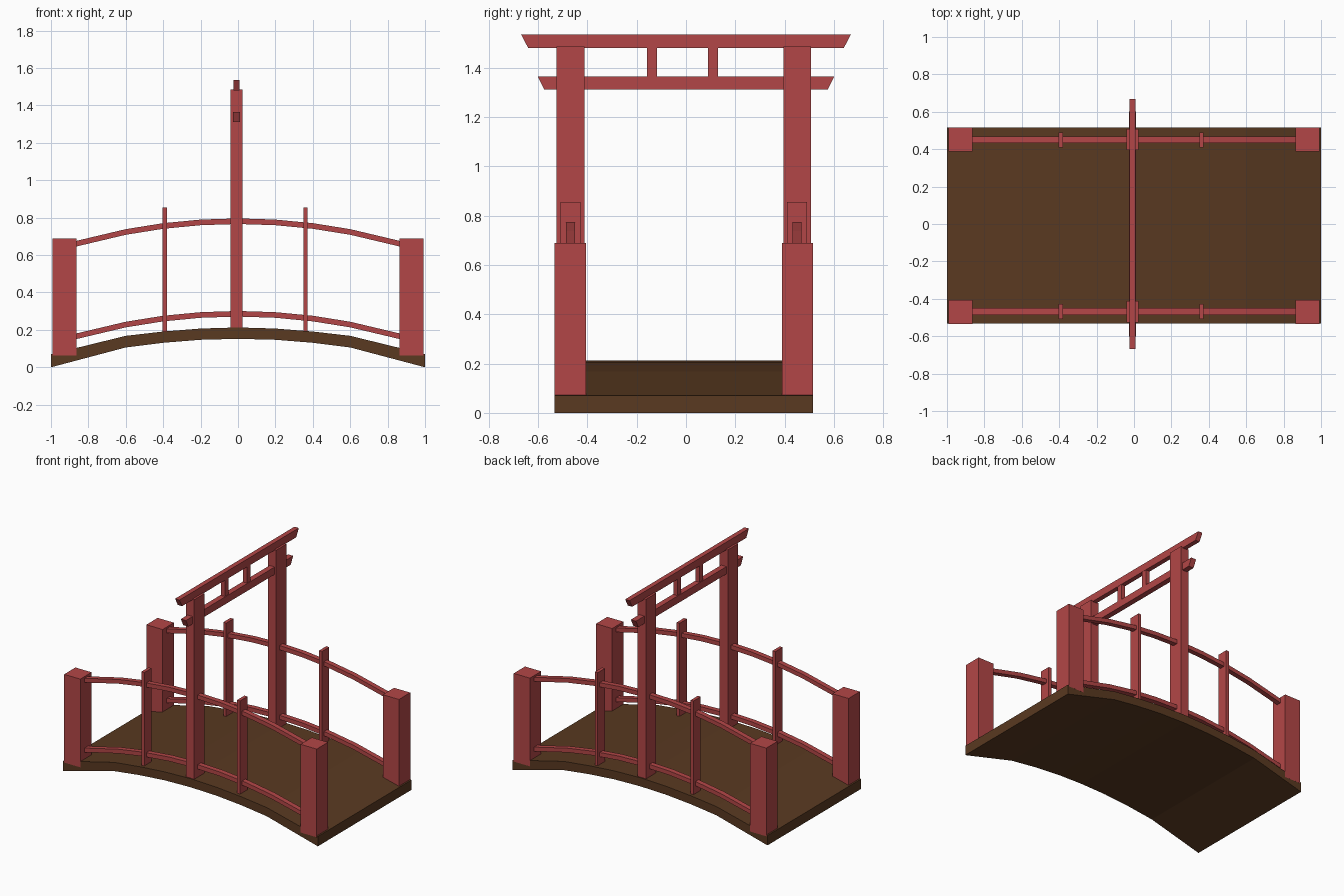
import bpy

if "Cube" in bpy.data.objects:
    bpy.data.objects.remove(bpy.data.objects["Cube"])


def material(name, color):
    mat = bpy.data.materials.new(name)
    mat.use_nodes = True
    mat.diffuse_color = (*color, 1)
    bsdf = mat.node_tree.nodes["Principled BSDF"]
    bsdf.inputs["Base Color"].default_value = (*color, 1)
    bsdf.inputs["Roughness"].default_value = 0.8
    return mat


RED = material("red_paint", (0.45, 0.062, 0.063))
BROWN = material("brown_wood", (0.1, 0.041, 0.015))
MID_X, MID_Y = -0.008, -0.009   # centre of the gate and of the bridge width


def loft(name, sections, mat):
    """Skin a chain of four-cornered sections and cap both ends."""
    verts = [v for section in sections for v in section]
    faces = [(3, 2, 1, 0), tuple(range(len(verts) - 4, len(verts)))]
    for i in range(0, len(verts) - 4, 4):
        for j in range(4):
            k = (j + 1) % 4
            faces.append((i + j, i + k, i + 4 + k, i + 4 + j))
    mesh = bpy.data.meshes.new(name)
    mesh.from_pydata(verts, [], faces)
    mesh.materials.append(mat)
    obj = bpy.data.objects.new(name, mesh)
    bpy.context.collection.objects.link(obj)
    # Consistent outward normals
    import bmesh
    bm = bmesh.new()
    bm.from_mesh(mesh)
    bmesh.ops.recalc_face_normals(bm, faces=bm.faces)
    bm.to_mesh(mesh)
    bm.free()
    return obj


def rect_x(x, y, half_y, low, high):
    return [(x, y - half_y, low), (x, y + half_y, low),
            (x, y + half_y, high), (x, y - half_y, high)]


def box(name, x, y, size_x, size_y, low, high):
    return loft(name, [rect_x(x + s * size_x / 2, y, size_y / 2, low, high)
                       for s in (-1, 1)], RED)


def beam(name, half_x, low, high, half_low, half_high):
    """Cross beam whose ends slant outward toward the top."""
    sections = []
    for s in (-1, 1):
        sections.append([(MID_X - half_x, s * half_low, low),
                         (MID_X + half_x, s * half_low, low),
                         (MID_X + half_x, s * half_high, high),
                         (MID_X - half_x, s * half_high, high)])
    return loft(name, sections, RED)


# Arched deck: distance from centre, underside height, top height
half = [(1, 0, 0.07), (0.6, 0.106, 0.168), (0.4, 0.131, 0.191),
        (0.2, 0.147, 0.207), (0, 0.152, 0.213)]
arch = [(-x, a, b) for x, a, b in half] + half[-2::-1]
loft("deck", [rect_x(x, MID_Y, 0.524, a, b) for x, a, b in arch], BROWN)

for side, s in (("right", -1), ("left", 1)):
    # Curved handrails
    rail_y = MID_Y + s * 0.459
    for level, peak in (("lower", 0.286), ("upper", 0.781)):
        sections = []
        for x in (-0.88, -0.6, -0.4, -0.2, 0, 0.2, 0.4, 0.6, 0.88):
            z = peak - 0.16 * x * x
            sections.append(rect_x(x, rail_y, 0.018, z - 0.015, z + 0.015))
        loft(f"{level}_rail_{side}", sections, RED)
    # Corner posts, thin rail posts and gate posts
    for end, e in (("back", -1), ("front", 1)):
        box(f"corner_post_{side}_{end}", e * 0.928, MID_Y + s * 0.461,
            0.127, 0.127, 0.062, 0.688)
        box(f"rail_post_{side}_{end}", -0.015 + e * 0.376, rail_y,
            0.023, 0.081, 0.17, 0.855)
    box(f"gate_post_{side}", MID_X, MID_Y + s * 0.46, 0.064, 0.113, 0.2, 1.486)
    # Short struts between the cross beams
    box(f"gate_strut_{side}", MID_X, -0.014 + s * 0.124, 0.03, 0.041, 1.36, 1.485)

beam("gate_top_beam", 0.017, 1.48, 1.535, 0.64, 0.669)
beam("gate_lower_beam", 0.02, 1.311, 1.364, 0.575, 0.601)
